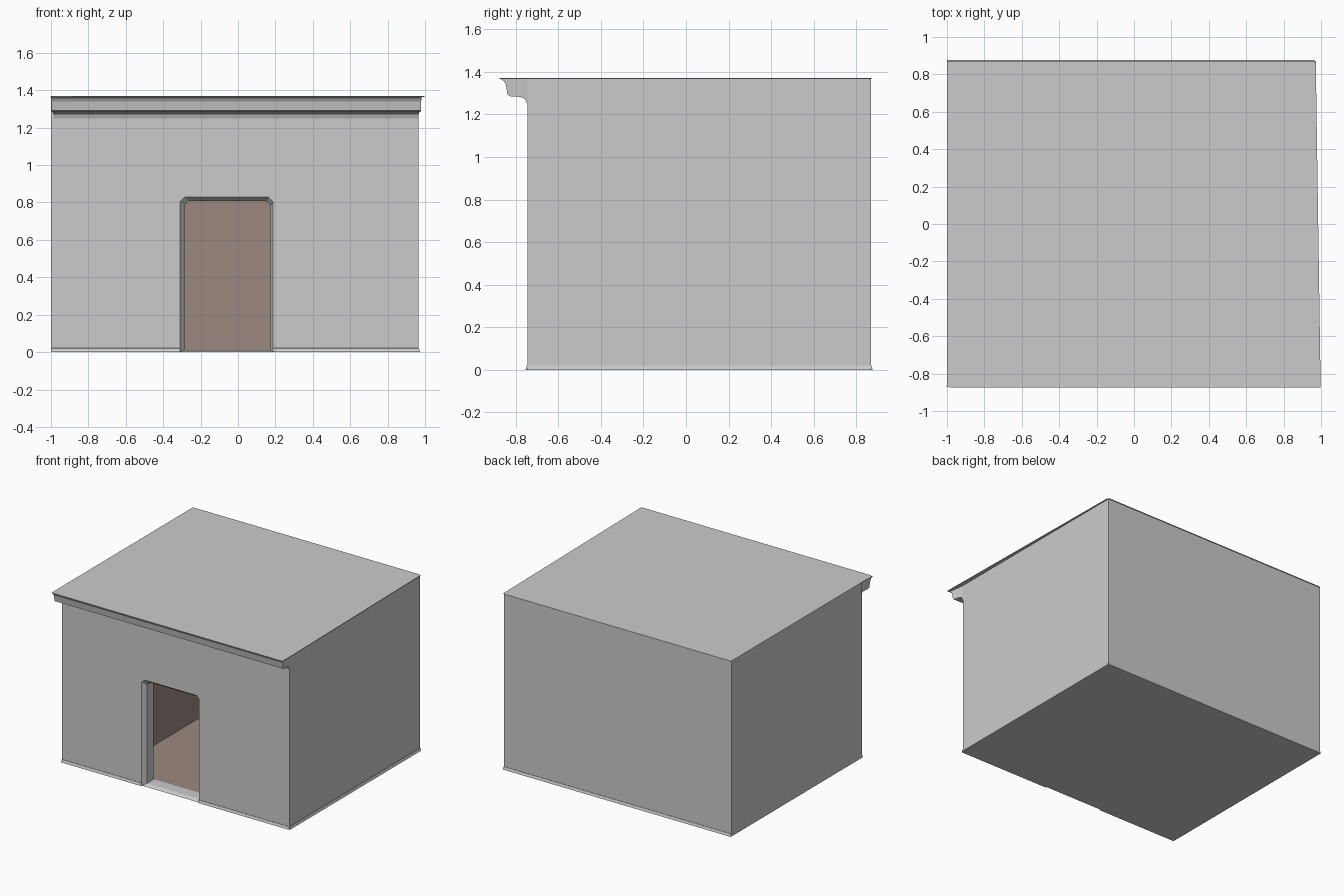
import bpy, bmesh

if "Cube" in bpy.data.objects:
    bpy.data.objects.remove(bpy.data.objects["Cube"])


def make(name, verts_faces, inward=False, color=None):
    """Build a mesh object from a list of polygons given as 3D points."""
    bm = bmesh.new()
    for poly in verts_faces:
        bm.faces.new([bm.verts.new(p) for p in poly])
    bmesh.ops.remove_doubles(bm, verts=bm.verts[:], dist=0.0005)
    bmesh.ops.recalc_face_normals(bm, faces=bm.faces[:])
    if inward:
        bmesh.ops.reverse_faces(bm, faces=bm.faces[:])
    me = bpy.data.meshes.new(name)
    bm.to_mesh(me)
    bm.free()
    ob = bpy.data.objects.new(name, me)
    bpy.context.collection.objects.link(ob)
    if color:
        mat = bpy.data.materials.new(name + "_colour")
        mat.diffuse_color = color
        mat.use_nodes = True
        mat.node_tree.nodes["Principled BSDF"].inputs["Base Color"].default_value = mat.diffuse_color
        me.materials.append(mat)
    return ob


def loft(a, b):
    """Quads between two closed rings."""
    n = len(a)
    return [[a[i], a[(i + 1) % n], b[(i + 1) % n], b[i]] for i in range(n)]


def prism(name, a, b):
    return make(name, loft(a, b) + [a, b])


def door_ring(x0, x1, z0, top, y, c=0.025):
    """Door outline with clipped top corners, from bottom left round to bottom right."""
    return [(x0, y, z0), (x0, y, top - c), (x0 + c, y, top),
            (x1 - c, y, top), (x1, y, top - c), (x1, y, z0)]


def block_faces(x0, x1, y0, y1, z0, z1, door):
    """Box whose front wall has a doorway; door sits on the bottom edge."""
    a, b, c, d = (x0, y0, z0), (x1, y0, z0), (x1, y1, z0), (x0, y1, z0)
    e, f, g, h = [(p[0], p[1], z1) for p in (a, b, c, d)]
    return [[a] + door + [b, f, e],
            [a, door[0], door[-1], b, c, d],
            [e, f, g, h], [b, c, g, f], [c, d, h, g], [d, a, e, h]]


X0, X1, Y0, Y1, H = -1.0, 0.965, -0.745, 0.868, 1.366
FLOOR = 0.012

# Doorway rings: outer edge, chamfer, inner face of the front wall
outer = door_ring(-0.31, 0.187, 0, 0.83, Y0)
mid = door_ring(-0.287, 0.175, FLOOR, 0.808, Y0 + 0.03)
inner = door_ring(-0.287, 0.175, FLOOR, 0.808, -0.63)

# Outer walls with chamfered door reveal
make("walls", block_faces(X0, X1, Y0, Y1, 0, H, outer)
     + loft(outer, mid) + loft(mid, inner))

# Hollow room behind the door
make("room", block_faces(-0.61, 0.865, -0.63, 0.79, FLOOR, 1.25, inner),
     inward=True, color=(0.33, 0.25, 0.22, 1))

# Thin flat roof, slightly skewed on the right, overhanging the front
roof = [(-1, -0.86), (-0.985, -0.873), (0.998, -0.875),
        (0.972, 0.86), (0.962, 0.872), (-0.99, 0.872), (-1, 0.865)]
prism("roof", [(x, y, H - 0.001) for x, y in roof], [(x, y, 1.37) for x, y in roof])

# Moulded cornice under the roof overhang
profile = [(-0.74, 1.367), (-0.872, 1.367), (-0.856, 1.357), (-0.846, 1.34),
           (-0.838, 1.292), (-0.825, 1.285), (-0.775, 1.282), (-0.755, 1.272),
           (-0.747, 1.25), (-0.74, 1.25)]


def cornice_end(x, s):
    # ends follow the profile outward a little
    return [(x + s * (-0.75 - y) * 0.15, y, z) for y, z in profile]


prism("cornice", cornice_end(-0.984, -1), cornice_end(X1, 1))

# Small flared skirting along the wall feet
foot = [(-0.003, 0), (0.009, 0), (0.002, 0.02), (-0.003, 0.022)]


def skirting(name, p, q, out):
    ring = lambda c: [(c[0] + out[0] * d, c[1] + out[1] * d, z) for d, z in foot]
    prism(name, ring(p), ring(q))


skirting("skirting_front_left", (X0, Y0), (-0.31, Y0), (0, -1))
skirting("skirting_front_right", (0.187, Y0), (X1, Y0), (0, -1))
skirting("skirting_right", (X1, Y0), (X1, Y1), (1, 0))
skirting("skirting_back", (X0, Y1), (X1, Y1), (0, 1))
